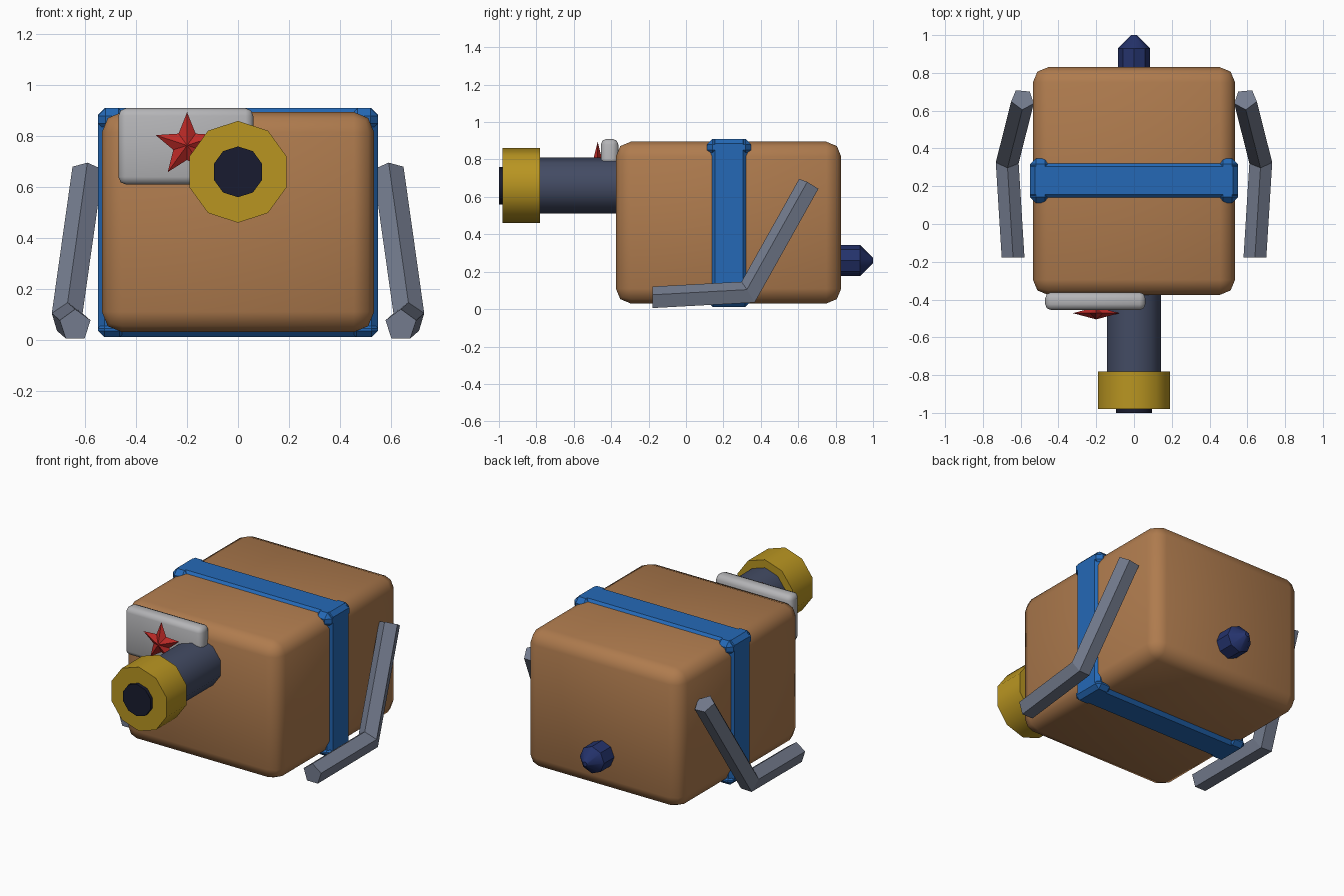
import bpy, bmesh, math
from mathutils import Vector

if "Cube" in bpy.data.objects:
    bpy.data.objects.remove(bpy.data.objects["Cube"])


def mat(name, r, g, b):
    # colours given as displayed, stored linear
    m = bpy.data.materials.new(name)
    m.diffuse_color = [c ** 2.2 for c in (r, g, b)] + [1]
    m.use_nodes = True
    m.node_tree.nodes["Principled BSDF"].inputs["Base Color"].default_value = m.diffuse_color
    return m


BROWN = mat("brown", .68, .48, .31)
BLUE = mat("blue", .16, .41, .71)
GOLD = mat("gold", .72, .58, .15)
STEEL = mat("steel", .45, .48, .55)
SLATE = mat("slate", .27, .30, .39)
BLACK = mat("bore", .12, .13, .20)
NAVY = mat("navy", .16, .21, .42)
RED = mat("red", .74, .18, .17)
GREY = mat("light_grey", .70, .70, .71)


def smooth(ob, angle):
    bpy.ops.object.select_all(action='DESELECT')
    ob.select_set(True)
    bpy.context.view_layer.objects.active = ob
    bpy.ops.object.shade_smooth_by_angle(angle=math.radians(angle))


def box(name, lo, hi, m, bevel, segs=1, angle=0):
    lo, hi = Vector(lo), Vector(hi)
    bpy.ops.mesh.primitive_cube_add(size=1, location=(lo + hi) / 2)
    ob = bpy.context.object
    ob.name = name
    ob.scale = hi - lo
    bpy.ops.object.transform_apply(location=False, rotation=False, scale=True)
    mod = ob.modifiers.new("bevel", 'BEVEL')
    mod.width, mod.segments = bevel, segs
    bpy.ops.object.modifier_apply(modifier="bevel")
    ob.data.materials.append(m)
    if angle:
        smooth(ob, angle)
    return ob


def tube(name, r, y0, y1, z, m, sides=10, r2=None):
    bpy.ops.mesh.primitive_cone_add(vertices=sides, radius1=r, radius2=r if r2 is None else r2,
                                    depth=abs(y1 - y0), location=(0, (y0 + y1) / 2, z),
                                    rotation=(math.pi / 2 * (1 if y1 < y0 else -1), 0, 0))
    ob = bpy.context.object
    ob.name = name
    ob.data.materials.append(m)
    smooth(ob, 40)
    return ob


def from_bmesh(name, bm, m):
    bmesh.ops.recalc_face_normals(bm, faces=bm.faces)
    me = bpy.data.meshes.new(name)
    bm.to_mesh(me)
    bm.free()
    ob = bpy.data.objects.new(name, me)
    bpy.context.collection.objects.link(ob)
    me.materials.append(m)
    return ob


# Body and strap
box("body", (-.535, -.375, .03), (.535, .83, .895), BROWN, .08, 2, 60)
box("strap", (-.55, .13, .01), (.55, .33, .91), BLUE, .025)
for s in (-1, 1):
    x0, x1 = sorted((s * .44, s * .55))
    box("strap_corner", (x0, .112, .82), (x1, .348, .91), BLUE, .03)
    box("strap_lower_corner", (x0, .12, .01), (x1, .34, .07), BLUE, .025)

# Front plate
box("plate", (-.47, -.455, .61), (.06, -.362, .91), GREY, .03, 2, 50)

# Star badge: ridged on both sides
bm = bmesh.new()
c = Vector((-.2, -.472, .764))
rim = []
for i in range(10):
    r, a = (.13, .057)[i % 2], i * math.pi / 5
    rim.append(bm.verts.new(c + Vector((r * math.sin(a), 0, r * math.cos(a)))))
for y in (-.505, -.44):
    apex = bm.verts.new((c.x, y, c.z))
    for i in range(10):
        bm.faces.new((rim[i], rim[(i + 1) % 10], apex))
from_bmesh("star", bm, RED)

# Barrel
tube("barrel", .15, -.3, -.8, .66, SLATE)
tube("muzzle_ring", .2, -.78, -.98, .66, GOLD)
tube("bore", .1, -.9, -1.0, .66, BLACK)

# Tail stub with pointed end
tube("tail", .084, .78, .93, .26, NAVY, 8)
tube("tail_tip", .084, .93, 1.0, .26, NAVY, 8, .015)

# Arms: five-sided mitred tubes
for s, side in ((1, "right"), (-1, "left")):
    hand, elbow, top = [Vector((s * x, y, z)) for x, y, z in
                        ((.64, -.178, .057), (.672, .335, .085), (.59, .66, .665))]
    d1, d2 = (elbow - hand).normalized(), (top - elbow).normalized()
    bm = bmesh.new()
    ring = [hand + Vector((.0635 * math.sin(a), 0, .0635 * math.cos(a)))
            for a in (i * math.tau / 5 for i in range(5))]
    rings = [ring]
    for d, p, n in ((d1, elbow, d1 + d2), (d2, top, d2)):
        rings.append([v + d * ((p - v).dot(n) / d.dot(n)) for v in rings[-1]])
    rings = [[bm.verts.new(v) for v in r] for r in rings]
    for a, b in zip(rings, rings[1:]):
        for i in range(5):
            j = (i + 1) % 5
            bm.faces.new((a[i], a[j], b[j], b[i]))
    bm.faces.new(rings[0])
    bm.faces.new(rings[-1])
    from_bmesh("arm_" + side, bm, STEEL)
